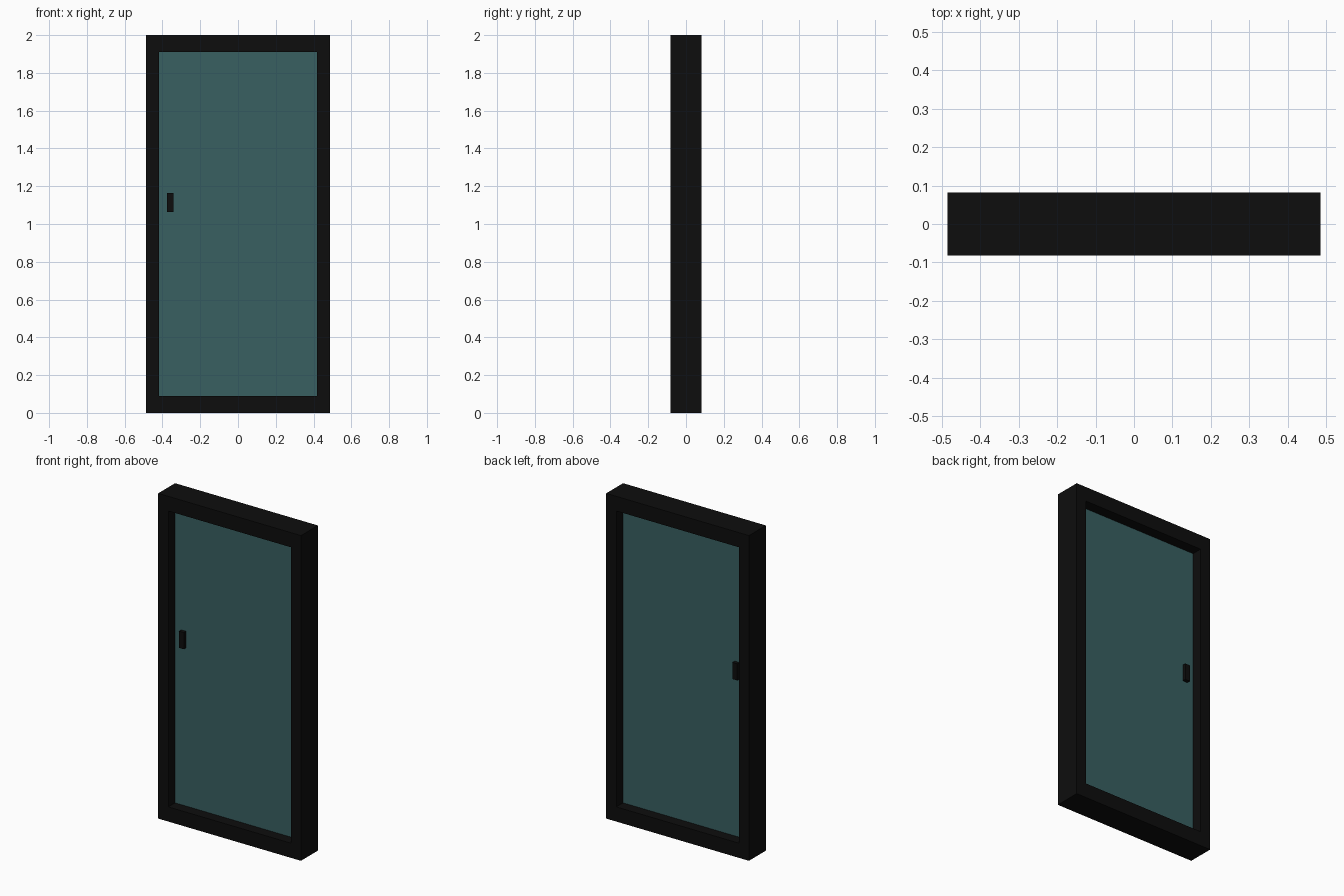
import bpy, bmesh

if "Cube" in bpy.data.objects:
    bpy.data.objects.remove(bpy.data.objects["Cube"])

W, H, D = 0.486, 2.0, 0.082        # outer half width, height, half depth
IW, IZ = 0.417, 0.09               # opening half width, rail height
PANE = 0.016                       # pane half thickness


def material(name, color):
    m = bpy.data.materials.new(name)
    m.diffuse_color = (*color, 1)
    m.use_nodes = True
    m.node_tree.nodes["Principled BSDF"].inputs["Base Color"].default_value = m.diffuse_color
    return m


def add_object(name, bm, mat):
    bmesh.ops.recalc_face_normals(bm, faces=bm.faces)
    me = bpy.data.meshes.new(name)
    bm.to_mesh(me)
    bm.free()
    me.materials.append(mat)
    ob = bpy.data.objects.new(name, me)
    bpy.context.collection.objects.link(ob)
    return ob


def box(name, lo, hi, mat):
    bm = bmesh.new()
    bmesh.ops.create_cube(bm, size=1)
    for v in bm.verts:
        v.co = [(a + b) / 2 + c * (b - a) for a, b, c in zip(lo, hi, v.co)]
    return add_object(name, bm, mat)


black = material("black_metal", (0.004, 0.004, 0.004))
teal = material("tinted_glass", (0.04, 0.115, 0.12))

# Mitred frame: rectangular section swept around the four corners
bm = bmesh.new()
rings = []
for sx, top in ((-1, 0), (1, 0), (1, 1), (-1, 1)):
    outer = (sx * W, H if top else 0)
    inner = (sx * IW, H - IZ if top else IZ)
    section = ((outer, -D), (inner, -D), (inner, D), (outer, D))
    rings.append([bm.verts.new((p[0], y, p[1])) for p, y in section])
for i in range(4):
    a, b = rings[i], rings[(i + 1) % 4]
    for j in range(4):
        k = (j + 1) % 4
        bm.faces.new((a[j], a[k], b[k], b[j]))
add_object("door_frame", bm, black)

# Glass pane filling the opening
box("glass_pane", (-IW, -PANE, IZ), (IW, PANE, H - IZ), teal)

# Pull handle on each side of the glass
for name, s in (("front_handle", -1), ("back_handle", 1)):
    y0, y1 = sorted((s * PANE, s * 0.038))
    box(name, (-0.375, y0, 1.063), (-0.342, y1, 1.165), black)
